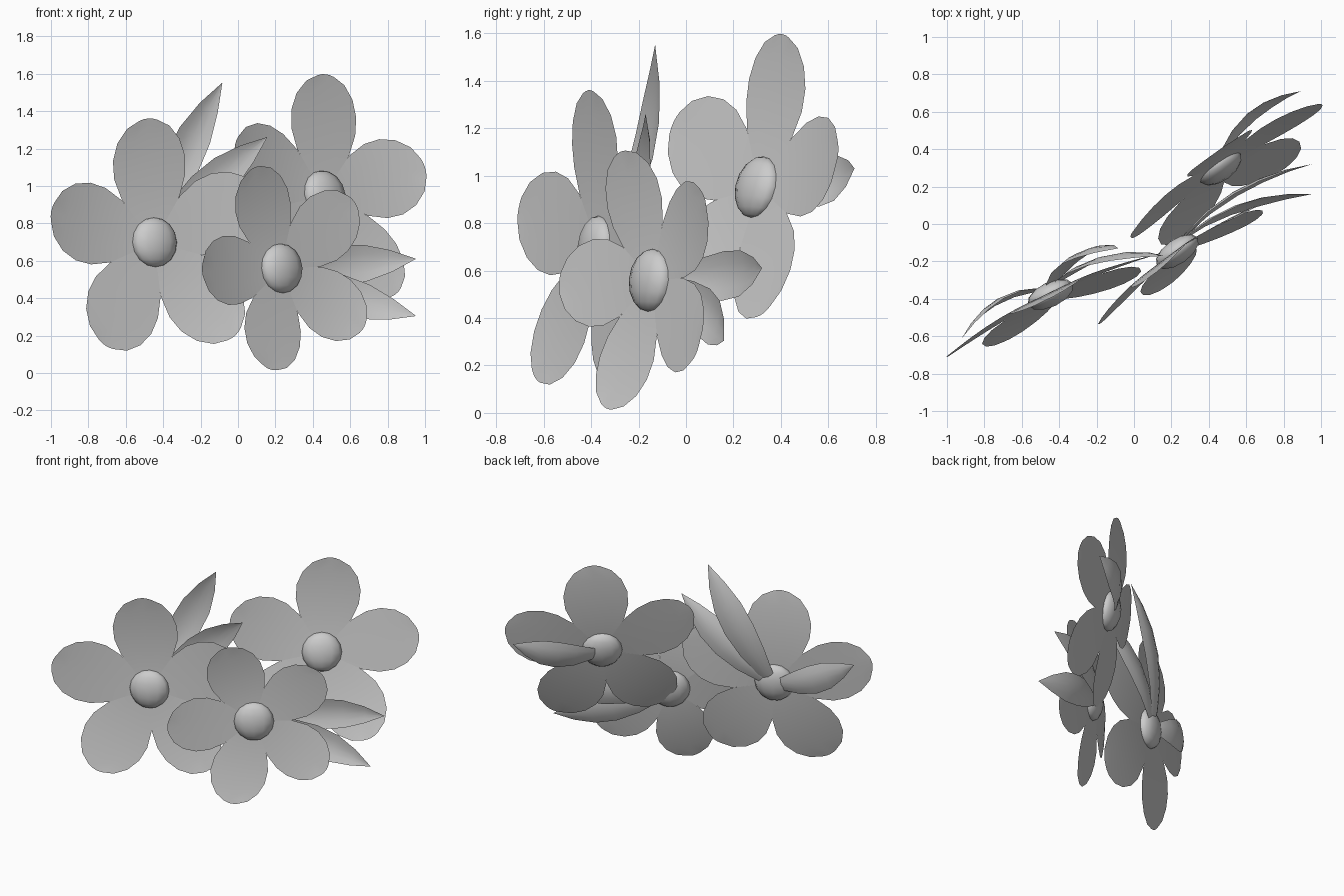
import bpy, bmesh, math
from mathutils import Vector, Matrix

if "Cube" in bpy.data.objects:
    bpy.data.objects.remove(bpy.data.objects["Cube"])

grey = bpy.data.materials.new("plain grey")
grey.use_nodes = True
grey.diffuse_color = (0.6, 0.6, 0.6, 1)
grey.node_tree.nodes["Principled BSDF"].inputs["Base Color"].default_value = (0.6, 0.6, 0.6, 1)

# Petal and leaf outlines: (fraction of length, half width)
PETAL = [(0.06, 0.04), (0.2, 0.15), (0.36, 0.26), (0.53, 0.32), (0.68, 0.325),
         (0.82, 0.28), (0.93, 0.19), (0.985, 0.08)]
LEAF = [(0, 0.025), (0.12, 0.05), (0.3, 0.085), (0.5, 0.105), (0.68, 0.098),
        (0.85, 0.058), (1, 0.001)]
COLUMNS = (-1, -0.5, 0, 0.5, 1)


def finish(bm, name):
    mesh = bpy.data.meshes.new(name)
    bm.to_mesh(mesh)
    bm.free()
    mesh.materials.append(grey)
    for p in mesh.polygons:
        p.use_smooth = True
    obj = bpy.data.objects.new(name, mesh)
    bpy.context.collection.objects.link(obj)
    return obj


def sheet(bm, rows):
    """Skin a grid of points with quads."""
    grid = [[bm.verts.new(p) for p in row] for row in rows]
    for a, b in zip(grid, grid[1:]):
        for i in range(len(a) - 1):
            bm.faces.new((a[i], a[i + 1], b[i + 1], b[i]))


def petals(name, frame, length, start):
    bm = bmesh.new()
    for k in range(5):
        turn = frame @ Matrix.Rotation(math.radians(start + 72 * k), 4, 'Z')
        rows = []
        for r, w in PETAL:
            # Petals curl forward towards the tip, which is rounded
            rows.append([turn @ Vector(((r + 0.015 * (1 - c * c)) * length,
                                        -c * w * length, 0.075 * r * r))
                         for c in COLUMNS])
        sheet(bm, rows)
    finish(bm, name)


def leaf(name, base, tip, n):
    chord = tip - base
    side = n.cross(chord).normalized()
    rows = []
    for t, w in LEAF:
        mid = base + chord * t - n * 0.36 * t * (1 - t)
        rows.append([mid + side * c * w + n * 0.2 * w * c * c for c in COLUMNS])
    bm = bmesh.new()
    sheet(bm, rows)
    finish(bm, name)


def flower(name, centre, facing, length, start, tips):
    n = Vector(facing).normalized()
    u = Vector((-n.y, n.x, 0)).normalized()
    v = n.cross(u)
    c = Vector(centre) - n * 0.015
    frame = Matrix.Translation(c) @ Matrix((u, v, n)).transposed().to_4x4()
    petals(name + "_petals", frame, length, start)
    # Flattened domed middle
    bm = bmesh.new()
    bmesh.ops.create_uvsphere(bm, u_segments=12, v_segments=8, radius=0.133)
    bm.transform(frame @ Matrix.Diagonal((1, 1, 0.5, 1)) @ Matrix.Rotation(math.pi / 2, 4, 'X'))
    finish(bm, name + "_middle")
    # Leaves springing from behind the middle
    for i, tip in enumerate(tips):
        leaf(f"{name}_leaf_{i + 1}", c - n * 0.03, Vector(tip), n)


flower("right_flower", (-0.44, -0.39, 0.70), (0.43, -0.9, 0.085), 0.66, 22,
       [(-0.085, -0.13, 1.55), (0.155, -0.17, 1.26), (-0.92, -0.61, 0.86)])
flower("middle_flower", (0.24, -0.16, 0.56), (0.576, -0.82, 0.087), 0.57, 38,
       [(0.95, 0.32, 0.61), (0.95, 0.16, 0.305)])
flower("left_flower", (0.47, 0.29, 0.955), (0.585, -0.81, 0.24), 0.65, 12,
       [(0.89, 0.71, 1.03)])
